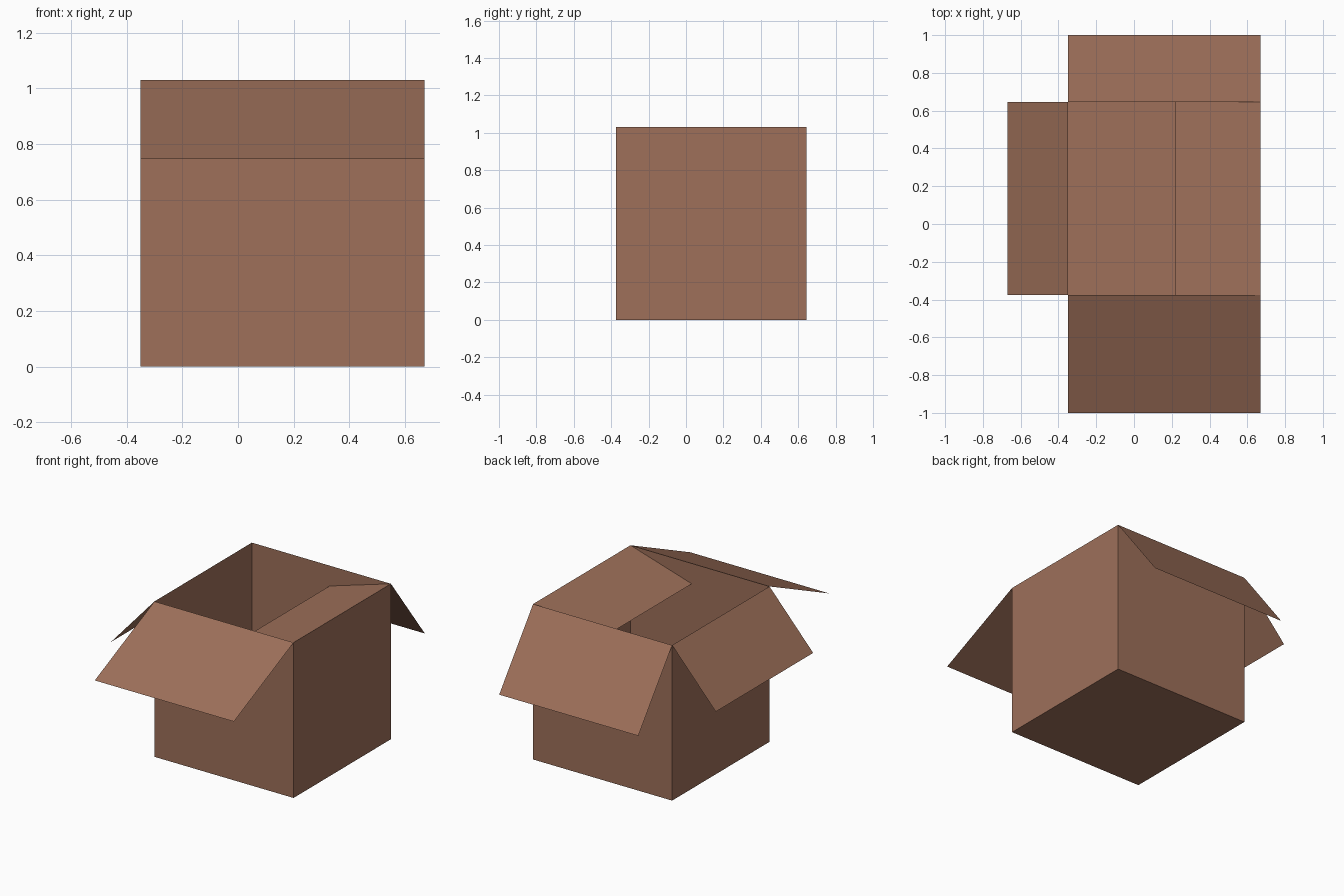
import bpy
import bmesh
from mathutils import Vector

cube = bpy.data.objects.get("Cube")
if cube:
    bpy.data.objects.remove(cube, do_unlink=True)

# Cardboard colour
cardboard = bpy.data.materials.new("cardboard brown")
cardboard.use_nodes = True
colour = (0.342, 0.162, 0.102, 1)
cardboard.diffuse_color = colour
bsdf = next(n for n in cardboard.node_tree.nodes if n.type == "BSDF_PRINCIPLED")
bsdf.inputs["Base Color"].default_value = colour
bsdf.inputs["Roughness"].default_value = 0.9

# Box extents
X0, X1 = -0.35, 0.67
Y0, Y1 = -0.375, 0.645
TOP = 1.03


def finish(name, bm):
    mesh = bpy.data.meshes.new(name)
    bm.to_mesh(mesh)
    bm.free()
    mesh.materials.append(cardboard)
    obj = bpy.data.objects.new(name, mesh)
    bpy.context.collection.objects.link(obj)
    return obj


def flap(name, start, end, swing):
    """Rectangular sheet hinged on the rim from start to end."""
    bm = bmesh.new()
    a, b = Vector((*start, TOP)), Vector((*end, TOP))
    s = Vector(swing)
    face = bm.faces.new([bm.verts.new(p) for p in (a, b, b + s, a + s)])
    face.normal_update()
    if face.normal.z < 0:
        face.normal_flip()
    return finish(name, bm)


# Open-topped box of thin sheet
bm = bmesh.new()
bmesh.ops.create_cube(bm, size=1)
for v in bm.verts:
    v.co = (X1 if v.co.x > 0 else X0,
            Y1 if v.co.y > 0 else Y0,
            TOP if v.co.z > 0 else 0)
bm.normal_update()
lid = [f for f in bm.faces if f.normal.z > 0.5]
bmesh.ops.delete(bm, geom=lid, context="FACES_ONLY")
finish("box_body", bm)

# Four flaps: three hang outward, the left one is folded into the box
flap("front_flap", (X0, Y0), (X1, Y0), (0, -0.625, -0.285))
flap("back_flap", (X0, Y1), (X1, Y1), (0, 0.355, -0.465))
flap("right_flap", (X0, Y0), (X0, Y1), (-0.32, 0, -0.355))
flap("left_flap", (X1, Y0), (X1, Y1), (-0.45, 0, -0.135))
